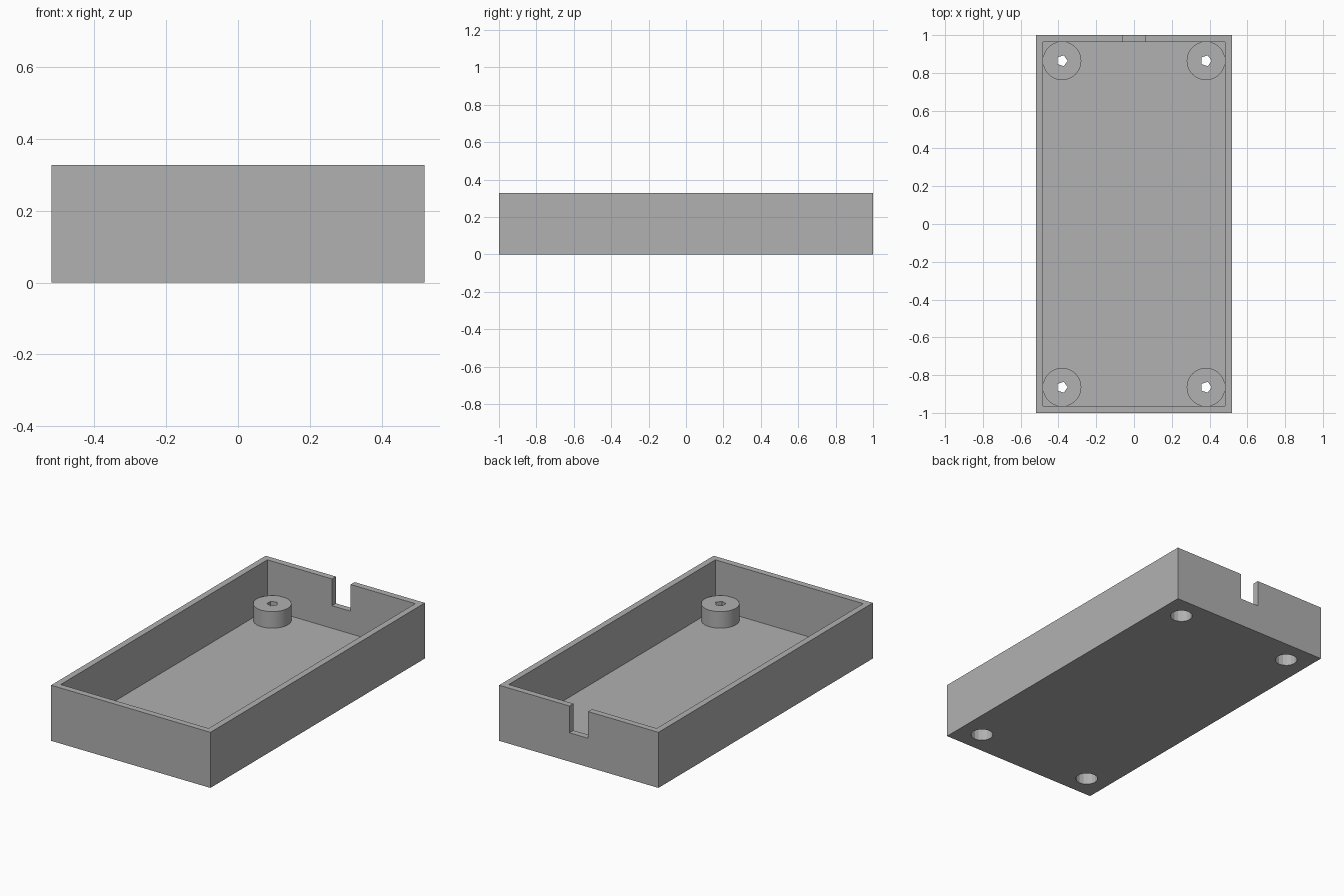
import bpy

cube = bpy.data.objects.get("Cube")
if cube:
    bpy.data.objects.remove(cube, do_unlink=True)

# Main dimensions
HALF_X, HALF_Y, HEIGHT = 0.52, 1.0, 0.328
WALL = 0.037
POST_X, POST_Y, POST_TOP = 0.381, 0.864, 0.135

grey = bpy.data.materials.new("plain grey")
grey.use_nodes = True
colour = (0.44, 0.44, 0.44, 1)
grey.diffuse_color = colour
grey.node_tree.nodes["Principled BSDF"].inputs["Base Color"].default_value = colour


def box(name, low, high):
    centre = [(a + b) / 2 for a, b in zip(low, high)]
    bpy.ops.mesh.primitive_cube_add(size=1, location=centre)
    ob = bpy.context.object
    ob.name = name
    ob.scale = [b - a for a, b in zip(low, high)]
    bpy.ops.object.transform_apply(location=True, rotation=False, scale=True)
    ob.data.materials.append(grey)
    return ob


def cylinder(name, x, y, radius, low, high, sides):
    # Start at the +x vertex so low-sided holes point sideways
    bpy.ops.mesh.primitive_cylinder_add(
        vertices=sides, radius=radius, depth=high - low,
        location=(x, y, (low + high) / 2), rotation=(0, 0, -1.5708))
    ob = bpy.context.object
    ob.name = name
    bpy.ops.object.transform_apply(location=True, rotation=True, scale=True)
    ob.data.materials.append(grey)
    return ob


def combine(target, tool, operation):
    tool.hide_render = True
    mod = target.modifiers.new(tool.name, "BOOLEAN")
    mod.operation = operation
    mod.solver = "EXACT"
    mod.object = tool
    bpy.context.view_layer.objects.active = target
    bpy.ops.object.modifier_apply(modifier=mod.name)
    bpy.data.objects.remove(tool, do_unlink=True)


# Open tray with a thin floor
tray = box("case_tray", (-HALF_X, -HALF_Y, 0), (HALF_X, HALF_Y, HEIGHT))
cavity = box("cavity", (WALL - HALF_X, WALL - HALF_Y, WALL),
             (HALF_X - WALL, HALF_Y - WALL, HEIGHT + 0.1))
combine(tray, cavity, "DIFFERENCE")

# Cable notch in the back wall
notch = box("cable_notch", (-0.061, HALF_Y - 0.06, 0.17), (0.061, HALF_Y + 0.1, HEIGHT + 0.1))
combine(tray, notch, "DIFFERENCE")

# Corner screw posts with a narrow hole above and a wide bore below
corners = [(sx * POST_X, sy * POST_Y) for sx in (-1, 1) for sy in (-1, 1)]
for x, y in corners:
    combine(tray, cylinder("screw_post", x, y, 0.102, 0.01, POST_TOP, 48), "UNION")
for x, y in corners:
    combine(tray, cylinder("screw_head_bore", x, y, 0.061, -0.1, 0.1, 16), "DIFFERENCE")
    combine(tray, cylinder("screw_hole", x, y, 0.03, 0.05, 0.25, 5), "DIFFERENCE")

# Smooth the round posts, keep every corner sharp
bpy.ops.object.select_all(action="DESELECT")
tray.select_set(True)
bpy.context.view_layer.objects.active = tray
bpy.ops.object.shade_smooth_by_angle(angle=0.3)
